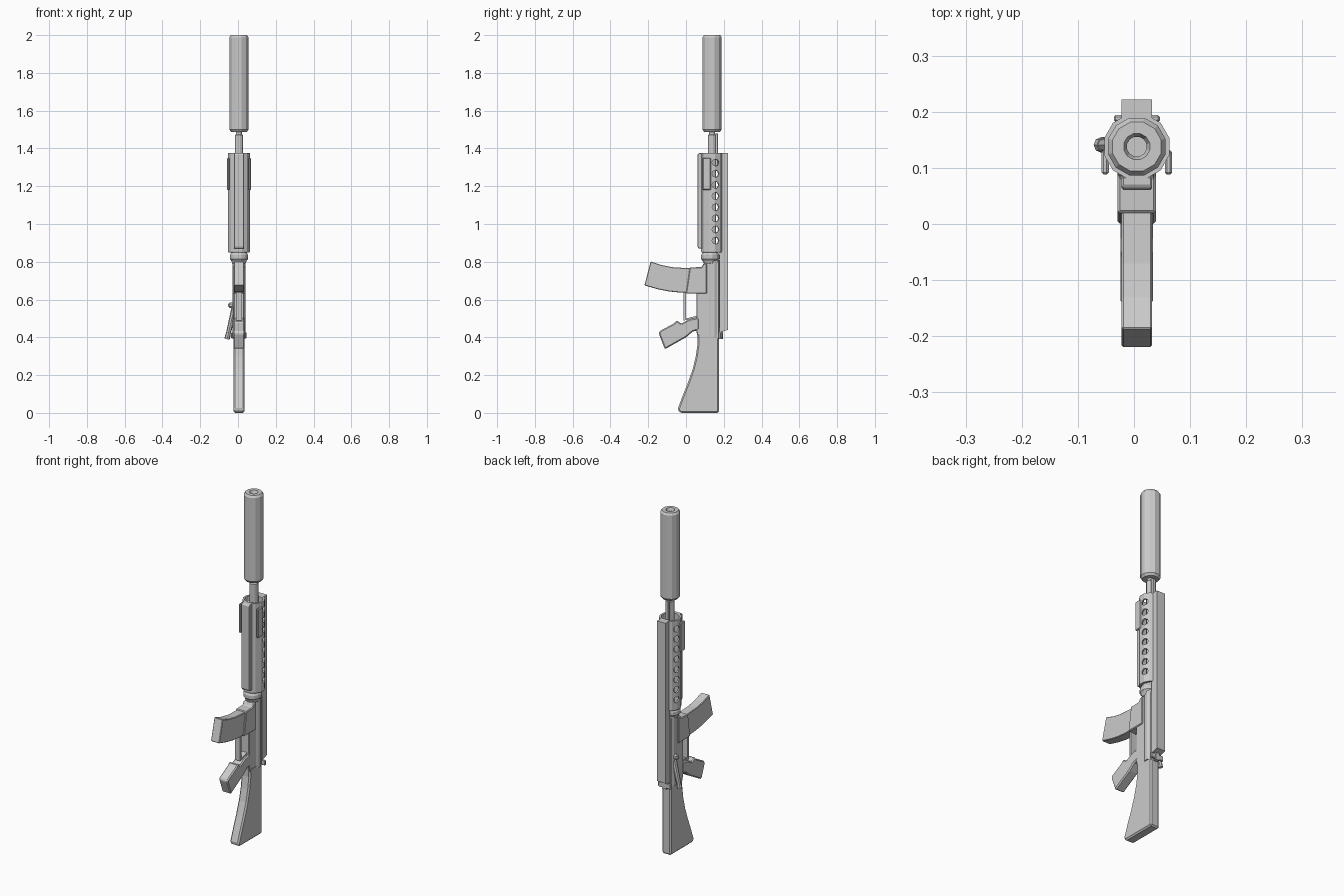
import bpy, bmesh, math
from mathutils import Vector, Matrix

if "Cube" in bpy.data.objects:
    bpy.data.objects.remove(bpy.data.objects["Cube"])

CX, CY = 0.005, 0.138   # centre line of the long tube parts


def finish(name, bm, bevel=0.0):
    bmesh.ops.recalc_face_normals(bm, faces=bm.faces)
    me = bpy.data.meshes.new(name)
    bm.to_mesh(me)
    bm.free()
    ob = bpy.data.objects.new(name, me)
    bpy.context.collection.objects.link(ob)
    if bevel:
        m = ob.modifiers.new("bevel", "BEVEL")
        m.width, m.segments, m.limit_method = bevel, 1, "ANGLE"
        m.angle_limit = math.radians(40)
    return ob


def prism(name, pts, half, cx=CX, bevel=0.0):
    """Side profile of (y, z) points extruded across x."""
    bm = bmesh.new()
    f = bm.faces.new([bm.verts.new((cx - half, y, z)) for y, z in pts])
    r = bmesh.ops.extrude_face_region(bm, geom=[f])
    vs = [v for v in r["geom"] if isinstance(v, bmesh.types.BMVert)]
    bmesh.ops.translate(bm, verts=vs, vec=(2 * half, 0, 0))
    return finish(name, bm, bevel)


def box(name, x, y, z, bevel=0.0):
    pts = [(y[0], z[0]), (y[1], z[0]), (y[1], z[1]), (y[0], z[1])]
    return prism(name, pts, (x[1] - x[0]) / 2, (x[0] + x[1]) / 2, bevel)


def lathe(name, prof, sides=12, cy=CY, closed=False):
    """Profile of (radius, z) points turned round the centre line."""
    bm = bmesh.new()
    rings = []
    for r, z in prof:
        ring = []
        for i in range(sides):
            a = 2 * math.pi * (i + 0.5) / sides
            ring.append(bm.verts.new((CX + r * math.cos(a), cy + r * math.sin(a), z)))
        rings.append(ring)
    pairs = list(zip(rings, rings[1:])) + ([(rings[-1], rings[0])] if closed else [])
    for a, b in pairs:
        for i in range(sides):
            j = (i + 1) % sides
            bm.faces.new((a[i], a[j], b[j], b[i]))
    if not closed:
        bm.faces.new(rings[0])
        bm.faces.new(rings[-1])
    return finish(name, bm)


# Muzzle tube with recessed bore, and the barrel below it
lathe("muzzle_tube", [(0.043, 1.487), (0.053, 1.5), (0.053, 1.988), (0.045, 2.0),
                      (0.024, 2.0), (0.018, 1.985), (0.018, 1.9)])
lathe("barrel", [(0.022, 0.8), (0.022, 1.39), (0.022, 1.47), (0.017, 1.475), (0.017, 1.52)])
box("gas_block", (CX - 0.012, CX + 0.012), (0.145, 0.17), (1.3, 1.48), 0.004)

# Hollow handguard with rows of vent holes
guard = lathe("handguard", [(0.058, 0.85), (0.06, 0.855), (0.06, 1.375), (0.049, 1.375), (0.049, 0.85)],
              closed=True)
bm = bmesh.new()
for s in (-1, 1):
    for i in range(8):
        d = Vector((s * math.cos(math.radians(25)), math.sin(math.radians(25)), 0))
        rot = d.to_track_quat("Z", "Y").to_matrix().to_4x4()
        pos = Vector((CX, CY - 0.006, 0.912 + i * 0.059)) + d * 0.055
        bmesh.ops.create_cone(bm, cap_ends=True, segments=8, radius1=0.019, radius2=0.019,
                              depth=0.04, matrix=Matrix.Translation(pos) @ rot)
cut = finish("vent_cutter", bm)
cut.hide_render = True
cut.hide_set(True)
m = guard.modifiers.new("vents", "BOOLEAN")
m.operation, m.object, m.solver = "DIFFERENCE", cut, "EXACT"

# Rails round the handguard
prism("top_rail", [(0.178, 0.425), (0.222, 0.44), (0.222, 1.375), (0.178, 1.375)], 0.027)
prism("bottom_rail", [(0.085, 0.87), (0.066, 0.87), (0.061, 0.88), (0.061, 1.365),
                      (0.067, 1.375), (0.085, 1.375)], 0.027, bevel=0.003)
for s, side in ((-1, "left"), (1, "right")):
    xs = sorted((CX + s * 0.05, CX + s * 0.063))
    box("side_rail_" + side, xs, (0.088, 0.132), (1.18, 1.35), 0.004)

# Barrel nut ring and upper receiver tube
lathe("ring", [(0.036, 0.79), (0.042, 0.805), (0.05, 0.815), (0.05, 0.835), (0.042, 0.85), (0.035, 0.86)],
      cy=0.128)
lathe("upper_receiver", [(0.036, 0.4), (0.036, 0.81)], cy=0.142)

# Lower receiver and magazine well
prism("lower_receiver", [(0.06, 0.41), (0.05, 0.45), (0.055, 0.51), (0.055, 0.635), (0.085, 0.77),
                         (0.1, 0.80), (0.175, 0.80), (0.175, 0.39), (0.07, 0.39)], 0.028, bevel=0.004)
prism("magazine_well", [(0.0, 0.632), (0.11, 0.632), (0.11, 0.79), (0.092, 0.79), (0.083, 0.772),
                        (0.02, 0.77)], 0.034, bevel=0.004)
prism("magazine", [(0.03, 0.637), (-0.03, 0.637), (-0.09, 0.643), (-0.15, 0.655), (-0.22, 0.675),
                   (-0.187, 0.802), (-0.13, 0.783), (-0.07, 0.771), (0.03, 0.765)], 0.027, bevel=0.003)

# Trigger guard bow and trigger
prism("trigger_guard", [(0.06, 0.515), (0.0, 0.5), (0.0, 0.64), (-0.012, 0.64), (-0.012, 0.49),
                        (0.06, 0.495)], 0.016)

# Pistol grip
prism("grip", [(-0.143, 0.43), (-0.142, 0.415), (-0.112, 0.337), (0.0, 0.4), (0.035, 0.43), (0.07, 0.44),
               (0.07, 0.505), (0.02, 0.497), (-0.025, 0.473), (-0.05, 0.49), (-0.062, 0.475),
               (-0.13, 0.438)], 0.029, bevel=0.006)

# Shoulder stock with bevelled edges
prism("stock", [(0.175, 0.0), (-0.03, 0.0), (-0.045, 0.018), (-0.02, 0.085), (0.01, 0.16), (0.035, 0.23),
                (0.052, 0.3), (0.062, 0.37), (0.06, 0.42), (0.175, 0.42)], 0.029, bevel=0.008)

# Charging handle behind the rail
box("handle_stem", (CX - 0.012, CX + 0.012), (0.17, 0.195), (0.39, 0.45))
box("handle_bar", (CX - 0.041, CX + 0.041), (0.182, 0.194), (0.395, 0.425), 0.003)

# Slanted plunger and deflector on the left side
bm = bmesh.new()
top, low = Vector((-0.018, 0.141, 0.56)), Vector((-0.056, 0.141, 0.4))
rot = (top - low).to_track_quat("Z", "Y").to_matrix().to_4x4()
for a, b, r1, r2 in ((low, top, 0.012, 0.016), (low - (top - low) * 0.06, low + (top - low) * 0.1, 0.014, 0.014)):
    bmesh.ops.create_cone(bm, cap_ends=True, segments=8, radius1=r1, radius2=r2, depth=(b - a).length,
                          matrix=Matrix.Translation((a + b) / 2) @ rot)
finish("plunger", bm)
box("deflector", (-0.052, -0.02), (0.13, 0.155), (0.555, 0.585), 0.008)
